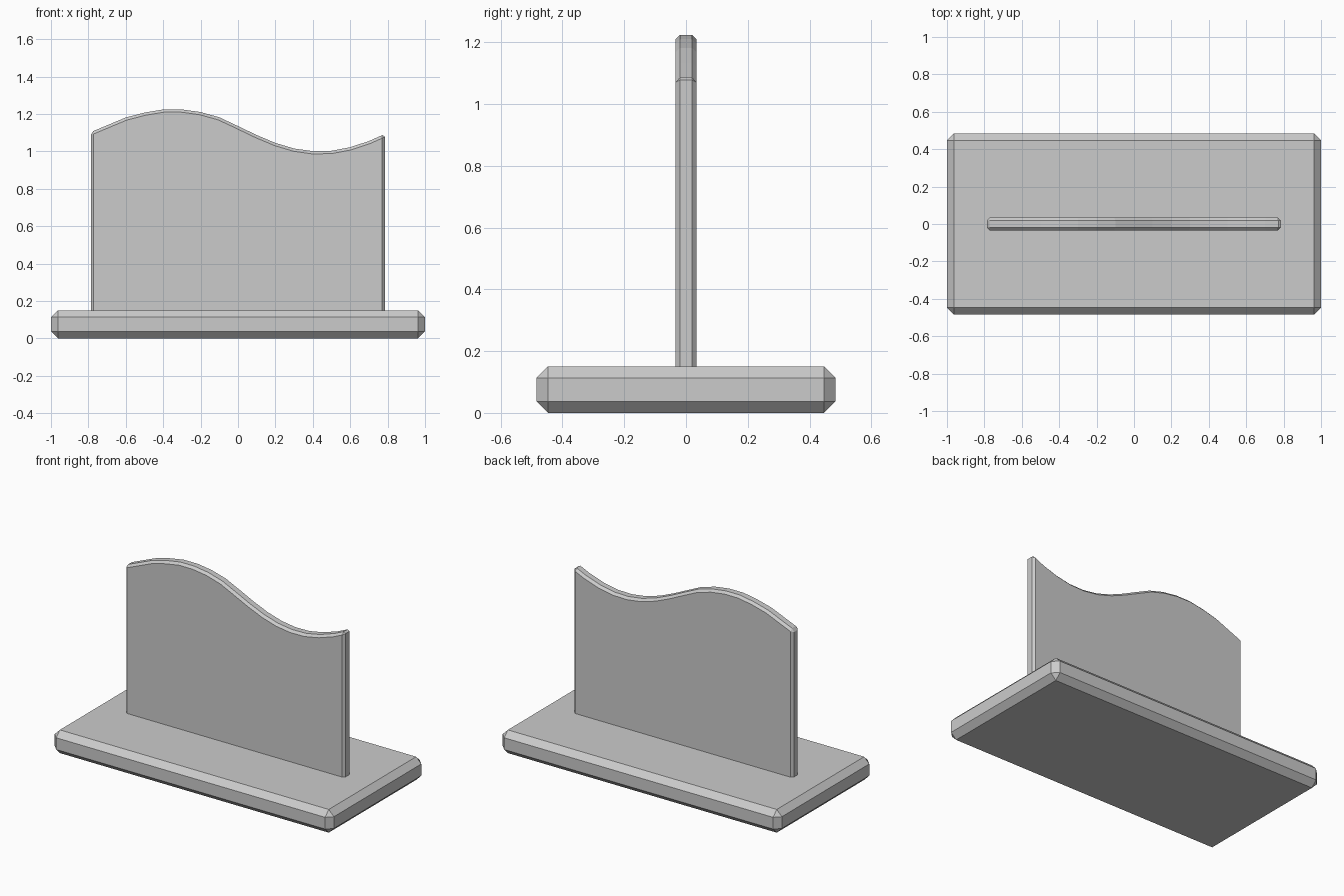
import bpy, bmesh

if "Cube" in bpy.data.objects:
    bpy.data.objects.remove(bpy.data.objects["Cube"])


def prism(name, outline, depth, bevel):
    """Extrude an x-z outline along y, centred, with one-step chamfered edges."""
    bm = bmesh.new()
    face = bm.faces.new([bm.verts.new((x, -depth / 2, z)) for x, z in outline])
    ext = bmesh.ops.extrude_face_region(bm, geom=[face])
    moved = [v for v in ext["geom"] if isinstance(v, bmesh.types.BMVert)]
    bmesh.ops.translate(bm, verts=moved, vec=(0, depth, 0))
    bmesh.ops.recalc_face_normals(bm, faces=bm.faces)
    mesh = bpy.data.meshes.new(name)
    bm.to_mesh(mesh)
    bm.free()
    obj = bpy.data.objects.new(name, mesh)
    bpy.context.collection.objects.link(obj)
    mod = obj.modifiers.new("chamfer", "BEVEL")
    mod.width, mod.segments = bevel, 1
    mod.limit_method, mod.angle_limit = "ANGLE", 0.6
    return obj


# Chamfered base slab
prism("base", [(-1, 0), (1, 0), (1, 0.15), (-1, 0.15)], 0.968, 0.037)

# Upright panel with a wavy top edge, sunk slightly into the base
wave = [(-0.787, 1.103), (-0.6, 1.181), (-0.5, 1.207), (-0.4, 1.224),
        (-0.3, 1.224), (-0.2, 1.21), (-0.1, 1.182), (0, 1.135),
        (0.1, 1.087), (0.2, 1.045), (0.3, 1.015), (0.4, 1.001),
        (0.5, 1.003), (0.6, 1.022), (0.7, 1.055), (0.785, 1.093)]
prism("wavy_panel", [(-0.787, 0.12), (0.785, 0.12)] + wave[::-1], 0.068, 0.015)
